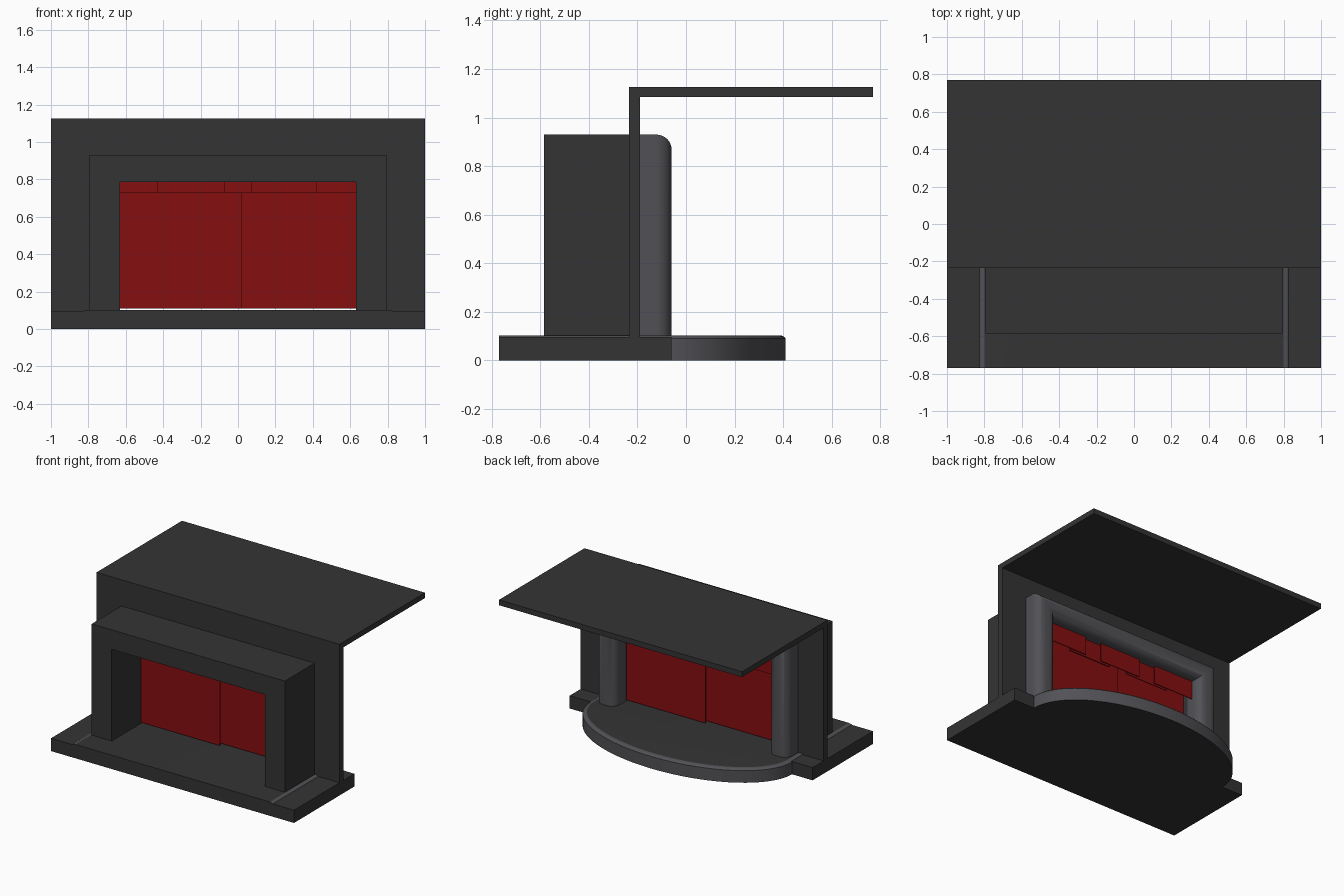
import bpy, bmesh, math

if "Cube" in bpy.data.objects:
    bpy.data.objects.remove(bpy.data.objects["Cube"])

def material(name, rgb):
    m = bpy.data.materials.new(name)
    m.diffuse_color = (*rgb, 1)
    m.use_nodes = True
    m.node_tree.nodes["Principled BSDF"].inputs["Base Color"].default_value = m.diffuse_color
    return m

DARK = material("charcoal", (0.034, 0.034, 0.034))
GREY = material("slate grey", (0.083, 0.083, 0.093))
RED = material("curtain red", (0.24, 0.0045, 0.005))

def finish(name, bm, mats, smooth=False):
    bmesh.ops.recalc_face_normals(bm, faces=bm.faces)
    me = bpy.data.meshes.new(name)
    bm.to_mesh(me)
    bm.free()
    ob = bpy.data.objects.new(name, me)
    bpy.context.collection.objects.link(ob)
    for m in mats:
        me.materials.append(m)
    if smooth:
        bpy.ops.object.select_all(action='DESELECT')
        ob.select_set(True)
        bpy.context.view_layer.objects.active = ob
        bpy.ops.object.shade_smooth_by_angle(angle=math.radians(35))
    return ob

def box(name, x0, x1, y0, y1, z0, z1, mat):
    bm = bmesh.new()
    bmesh.ops.create_cube(bm, size=1)
    for v in bm.verts:
        v.co = ((x0 + x1) / 2 + v.co.x * (x1 - x0),
                (y0 + y1) / 2 + v.co.y * (y1 - y0),
                (z0 + z1) / 2 + v.co.z * (z1 - z0))
    return finish(name, bm, [mat])

HALF, HEAD = 0.63, 0.785  # stage opening half width and top

def portal(name, out_x, out_z, z0, profile, mat, smooth=False):
    """Sweep a cross-section (distance out from opening 0..1, y) round the opening."""
    bm = bmesh.new()
    strips = []
    for t, y in profile:
        x = HALF + (out_x - HALF) * t
        z = HEAD + (out_z - HEAD) * t
        strips.append([bm.verts.new(p) for p in
                       ((-x, y, z0), (-x, y, z), (x, y, z), (x, y, z0))])
    n = len(strips)
    for i in range(n):
        a, b = strips[i], strips[(i + 1) % n]
        for j in range(3):
            bm.faces.new((a[j], a[j + 1], b[j + 1], b[j]))
    bm.faces.new([s[0] for s in strips])
    bm.faces.new([s[3] for s in strips])
    return finish(name, bm, [mat], smooth)

def rect(y0, y1):
    return [(0, y0), (1, y0), (1, y1), (0, y1)]

# Base slab
box("base", -1, 1, -0.77, -0.06, 0, 0.095, DARK)

# Raised stage floor with half-elliptical apron and softened rim
bm = bmesh.new()
rings = []
N = 48
for inset, z in ((0, 0), (0, 0.09), (0.006, 0.097), (0.016, 0.1015), (0.03, 0.103)):
    a, b = 0.83 - inset, 0.47 - inset
    pts = [(a, -0.77)]
    pts += [(a * math.cos(math.pi * i / N), -0.06 + b * math.sin(math.pi * i / N))
            for i in range(N + 1)]
    pts.append((-a, -0.77))
    rings.append([bm.verts.new((x, y, z)) for x, y in pts])
for lo, hi in zip(rings, rings[1:]):
    for i in range(len(lo) - 1):
        bm.faces.new((lo[i], lo[i + 1], hi[i + 1], hi[i])).material_index = 1
bm.faces.new(rings[0])
bm.faces.new(rings[-1])
bm.faces.new([r[0] for r in rings] + [r[-1] for r in reversed(rings)])
finish("stage_floor", bm, [DARK, GREY], True)

# Main wall and roof canopy
portal("main_wall", 1, 1.125, 0, rect(-0.235, -0.19), DARK)
box("roof", -1, 1, -0.19, 0.77, 1.085, 1.125, DARK)

# Square backstage surround
portal("backstage_surround", 0.795, 0.93, 0.09, rect(-0.585, -0.235), DARK)

# Rounded proscenium arch
R, W, Y0, Y1, K = 0.065, 0.16, -0.19, -0.06, 10
prof = [(0, Y0)]
for i in range(K + 1):
    t = math.pi / 2 * i / K
    prof.append(((R - R * math.cos(t)) / W, Y1 - R + R * math.sin(t)))
for i in range(K + 1):
    t = math.pi / 2 * i / K
    prof.append((1 - (R - R * math.sin(t)) / W, Y1 - R + R * math.cos(t)))
prof.append((1, Y0))
portal("proscenium_arch", 0.79, 0.93, 0.09, prof, GREY, True)

# Two overlapping curtains
T = 0.006
box("curtain_left", -HALF, 0.02, -0.24, -0.24 + T, 0.11, 0.73, RED)
box("curtain_right", -0.02, HALF, -0.205, -0.205 + T, 0.11, 0.73, RED)

# Five overlapping valance panels on two layers
for i, (x0, x1, y) in enumerate(((-HALF, -0.3, -0.15), (-0.43, -0.07, -0.175),
                                 (-0.17, 0.17, -0.15), (0.07, 0.42, -0.175),
                                 (0.3, HALF, -0.15))):
    box(f"valance_{i + 1}", x0, x1, y, y + T, 0.65, HEAD, RED)
